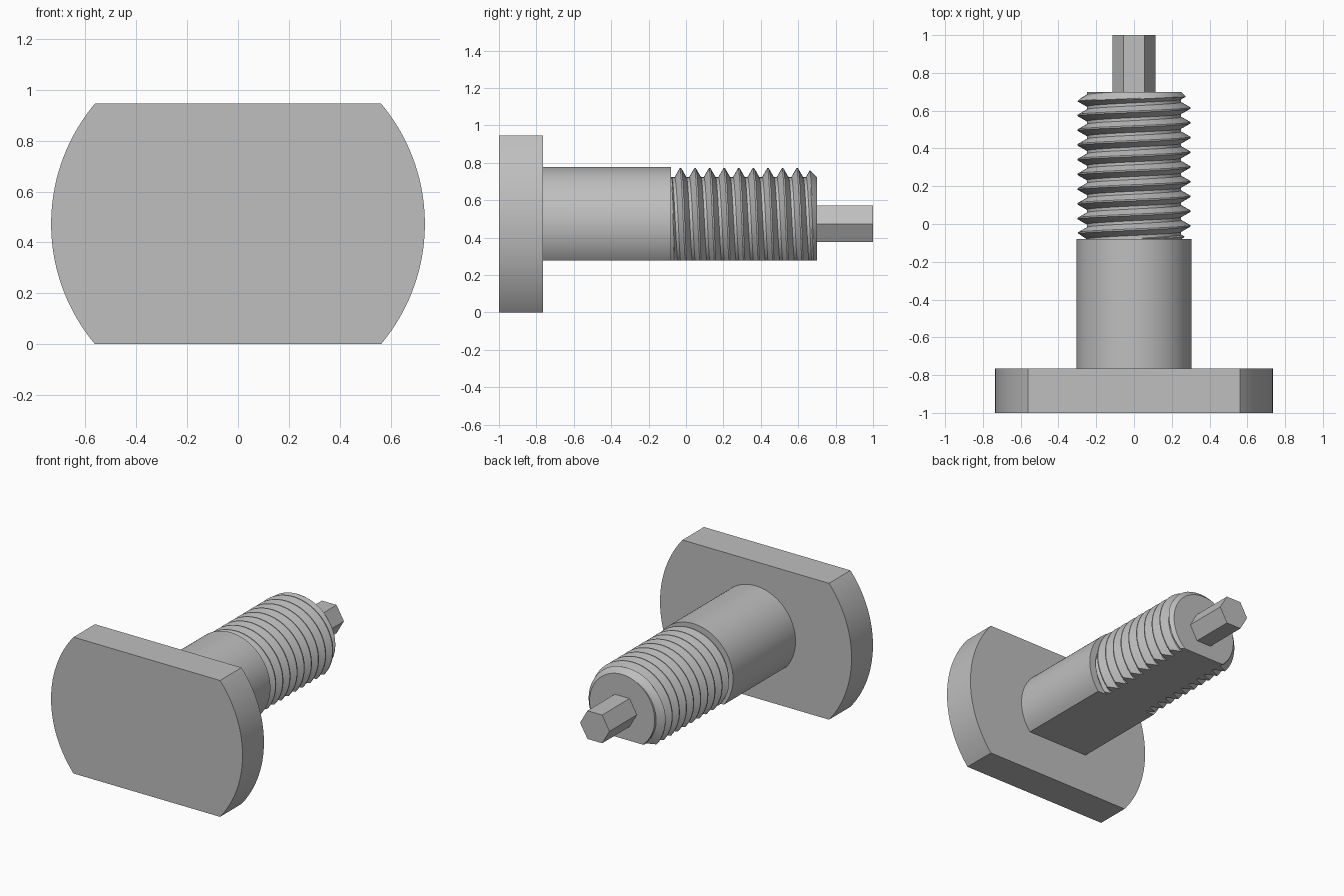
import bpy, bmesh, math
from mathutils import Vector

cube = bpy.data.objects.get("Cube")
if cube:
    bpy.data.objects.remove(cube, do_unlink=True)

AXIS_Z = 0.473          # height of the bolt's long axis
HEAD_HALF = 0.473       # half height between the head flats
SHANK_FLAT = -0.195     # flat under the shank and thread
FRONT, HEAD_END, SHANK_END, THREAD_END, TIP = -1.0, -0.765, -0.08, 0.70, 1.0

steel = bpy.data.materials.new("grey steel")
steel.use_nodes = True
steel.diffuse_color = (0.52, 0.52, 0.52, 1)
steel.node_tree.nodes["Principled BSDF"].inputs["Base Color"].default_value = (0.52, 0.52, 0.52, 1)


def cut(bm, point, outward):
    """Slice off everything beyond a plane and cap the opening."""
    geom = bm.verts[:] + bm.edges[:] + bm.faces[:]
    result = bmesh.ops.bisect_plane(bm, geom=geom, plane_co=point, plane_no=outward,
                                    clear_outer=True, dist=1e-6)
    edges = [e for e in result["geom_cut"] if isinstance(e, bmesh.types.BMEdge)]
    bmesh.ops.triangle_fill(bm, edges=edges, use_beauty=True, normal=outward)


def finish(bm, name):
    bmesh.ops.recalc_face_normals(bm, faces=bm.faces[:])
    mesh = bpy.data.meshes.new(name)
    bm.to_mesh(mesh)
    bm.free()
    mesh.materials.append(steel)
    obj = bpy.data.objects.new(name, mesh)
    obj.location.z = AXIS_Z
    bpy.context.collection.objects.link(obj)
    bpy.ops.object.select_all(action='DESELECT')
    obj.select_set(True)
    bpy.context.view_layer.objects.active = obj
    bpy.ops.object.shade_smooth_by_angle(angle=math.radians(25))
    return obj


def bar(name, radius, y0, y1, sides, top=None, bottom=None):
    """Round or polygonal bar along y, with optional flats above and below."""
    bm = bmesh.new()
    ring = [bm.verts.new((radius * math.cos(math.tau * i / sides), y0,
                          radius * math.sin(math.tau * i / sides))) for i in range(sides)]
    face = bm.faces.new(ring)
    kept = bmesh.ops.extrude_face_region(bm, geom=[face], use_keep_orig=True)
    moved = [v for v in kept["geom"] if isinstance(v, bmesh.types.BMVert)]
    bmesh.ops.translate(bm, verts=moved, vec=(0, y1 - y0, 0))
    if top is not None:
        cut(bm, Vector((0, 0, top)), Vector((0, 0, 1)))
    if bottom is not None:
        cut(bm, Vector((0, 0, bottom)), Vector((0, 0, -1)))
    return finish(bm, name)


def thread(name, root, crest, pitch, crest_y, turns=13, around=64, steps=20):
    """Right-handed helical surface, trimmed to length and flattened below."""
    bm = bmesh.new()
    columns = []
    for j in range(around):
        angle = math.tau * j / around
        column = []
        for k in range(turns * steps + 1):
            y = crest_y + pitch * (k / steps - 2 - j / around)
            phase = (k % steps) / steps
            away = min(phase, 1 - phase)
            r = root + (crest - root) * min(1, max(0, (0.4 - away) / 0.35))
            r = min(r, root + THREAD_END - y)                      # end chamfer
            r = min(r, root + 1.5 * max(0, y - SHANK_END))         # thread run-out
            column.append(bm.verts.new((r * math.cos(angle), y, r * math.sin(angle))))
        columns.append(column)
    for j, a in enumerate(columns):
        # the last column meets the first one a full pitch further along
        seam = j == around - 1
        b = columns[0] if seam else columns[j + 1]
        shift = steps if seam else 0
        for k in range(shift, turns * steps):
            bm.faces.new((a[k], a[k + 1], b[k + 1 - shift], b[k - shift]))
    cut(bm, Vector((0, SHANK_END, 0)), Vector((0, -1, 0)))
    cut(bm, Vector((0, THREAD_END, 0)), Vector((0, 1, 0)))
    cut(bm, Vector((0, 0, SHANK_FLAT)), Vector((0, 0, -1)))
    return finish(bm, name)


# Head plate, flattened shank, threaded end and hexagonal drive
bar("head_plate", 0.735, FRONT, HEAD_END, 128, HEAD_HALF, -HEAD_HALF)
bar("shank", 0.305, HEAD_END, SHANK_END, 96, bottom=SHANK_FLAT)
thread("threaded_section", 0.25, 0.298, 0.078, -0.01)
bar("hex_drive", 0.113, THREAD_END, TIP, 6)
